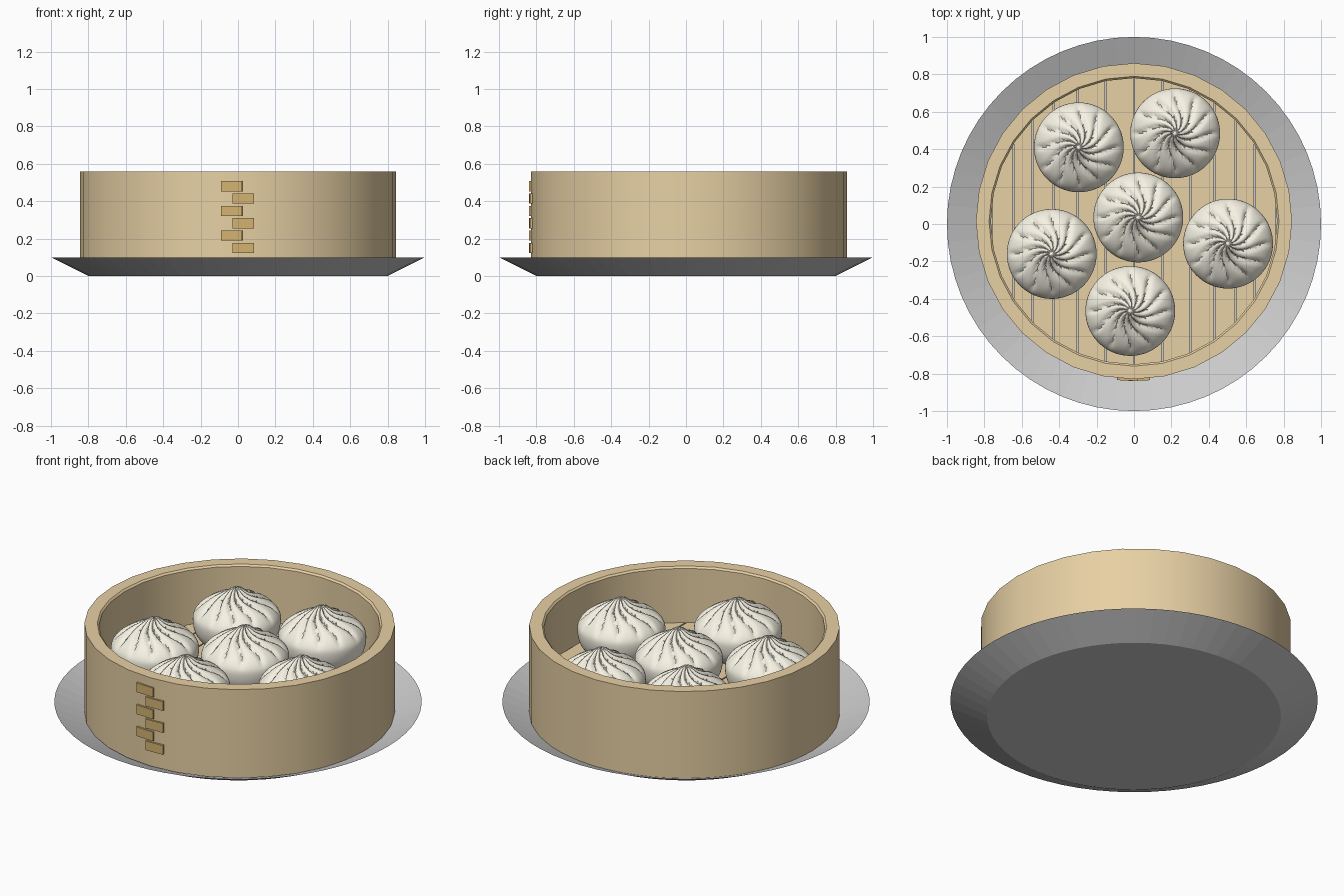
import bpy, bmesh, math

if "Cube" in bpy.data.objects:
    bpy.data.objects.remove(bpy.data.objects["Cube"])

CY = 0.015   # the basket sits slightly behind the plate centre


def material(name, rgb):
    m = bpy.data.materials.new(name)
    m.diffuse_color = (*rgb, 1)
    m.use_nodes = True
    m.node_tree.nodes["Principled BSDF"].inputs["Base Color"].default_value = m.diffuse_color
    return m


BAMBOO = material("bamboo", (0.80, 0.63, 0.37))
BINDING = material("binding", (0.66, 0.45, 0.17))
DOUGH = material("dough", (0.93, 0.90, 0.78))


def finish(name, bm, mat=None, angle=None):
    bmesh.ops.recalc_face_normals(bm, faces=bm.faces)
    me = bpy.data.meshes.new(name)
    bm.to_mesh(me)
    bm.free()
    ob = bpy.data.objects.new(name, me)
    bpy.context.collection.objects.link(ob)
    if mat:
        me.materials.append(mat)
    if angle:
        bpy.ops.object.select_all(action='DESELECT')
        ob.select_set(True)
        bpy.context.view_layer.objects.active = ob
        bpy.ops.object.shade_smooth_by_angle(angle=math.radians(angle))
    return ob


def lathe(profile, sides, closed=False, warp=None):
    """Revolve (r, z) points about z; warp(r, z, angle) may move each point."""
    bm = bmesh.new()
    rings = []
    for r, z in profile:
        ring = []
        for i in range(sides):
            a = 2 * math.pi * i / sides
            rr, zz = warp(r, z, a) if warp else (r, z)
            ring.append(bm.verts.new((rr * math.cos(a), rr * math.sin(a), zz)))
        rings.append(ring)
    pairs = list(zip(rings, rings[1:]))
    if closed:
        pairs.append((rings[-1], rings[0]))
    else:
        bm.faces.new(rings[0])
        bm.faces.new(rings[-1])
    for lo, hi in pairs:
        for i in range(sides):
            j = (i + 1) % sides
            bm.faces.new((lo[i], lo[j], hi[j], hi[i]))
    return bm


# Shallow plate
finish("plate", lathe([(0.80, 0), (1.0, 0.10), (0.79, 0.01)], 64))

# Steamer wall
wall = lathe([(0.845, 0.03), (0.845, 0.56), (0.775, 0.56), (0.765, 0.55), (0.765, 0.03)],
             32, closed=True)
finish("basket_wall", wall, BAMBOO, 40).location = (0, CY, 0)

# Floor slats trimmed to the round wall
edges = [0, 0.15, 0.30, 0.43, 0.545, 0.645, 0.76]
for side in (-1, 1):
    for k, (a, b) in enumerate(zip(edges, edges[1:])):
        bm = bmesh.new()
        a, b = a + 0.004, b - 0.004
        ya, yb = (math.sqrt(0.79 ** 2 - x * x) for x in (a, b))
        outline = [(a, -ya), (b, -yb), (b, yb), (a, ya)]
        face = bm.faces.new([bm.verts.new((side * x, y + CY, 0.195)) for x, y in outline])
        ext = bmesh.ops.extrude_face_region(bm, geom=[face])
        verts = [v for v in ext["geom"] if isinstance(v, bmesh.types.BMVert)]
        bmesh.ops.translate(bm, verts=verts, vec=(0, 0, 0.03))
        finish(f"floor_slat_{'left' if side < 0 else 'right'}_{k + 1}", bm, BAMBOO)

# Staggered stitches on the front seam
for k in range(6):
    x = -0.034 if k % 2 == 0 else 0.028
    bm = bmesh.new()
    bmesh.ops.create_cube(bm, size=1)
    bmesh.ops.scale(bm, verts=bm.verts, vec=(0.114, 0.03, 0.055))
    ob = finish(f"seam_stitch_{k + 1}", bm, BINDING)
    ob.location = (x, -0.822, 0.48 - 0.066 * k)
    ob.rotation_euler.z = x / 0.845

# Bun with swirled pleats
ctrl = [(0.16, 0.222), (0.20, 0.25), (0.23, 0.30), (0.24, 0.36), (0.232, 0.40),
        (0.20, 0.44), (0.15, 0.475), (0.10, 0.50), (0.06, 0.522), (0.035, 0.542), (0.012, 0.55)]


def smooth_profile(pts, steps):
    """Catmull-Rom through the points."""
    out = []
    for i in range(len(pts) - 1):
        p0, p1, p2, p3 = (pts[min(max(i + d, 0), len(pts) - 1)] for d in (-1, 0, 1, 2))
        for s in range(steps):
            t = s / steps
            out.append(tuple(0.5 * (2 * b + (c - a) * t + (2 * a - 5 * b + 4 * c - d) * t * t
                                    + (3 * b - a - 3 * c + d) * t ** 3)
                             for a, b, c, d in zip(p0, p1, p2, p3)))
    return out + [pts[-1]]


def pleat(r, z, a):
    t = min(max((z - 0.38) / 0.15, 0), 1)
    twist = 1.1 * max(0, 1 - r / 0.2) ** 1.5
    wave = abs(math.sin(6 * (a + twist)))
    groove = (1 - wave) ** 2.5
    strength = t * t * (3 - 2 * t)
    return r * (1 - 0.20 * strength * groove), z - 0.028 * strength * groove * min(1, r / 0.06)


spots = [(-0.295, 0.41), (0.22, 0.485), (0.023, 0.035),
         (-0.44, -0.16), (0.503, -0.105), (-0.02, -0.465)]
bun = finish("bun_1", lathe(smooth_profile(ctrl, 3), 120, warp=pleat), DOUGH, 60)
bun.location = (*spots[0], 0)
for k, (x, y) in enumerate(spots[1:], 2):
    copy = bun.copy()
    copy.name = f"bun_{k}"
    copy.location = (x, y, 0)
    bpy.context.collection.objects.link(copy)
